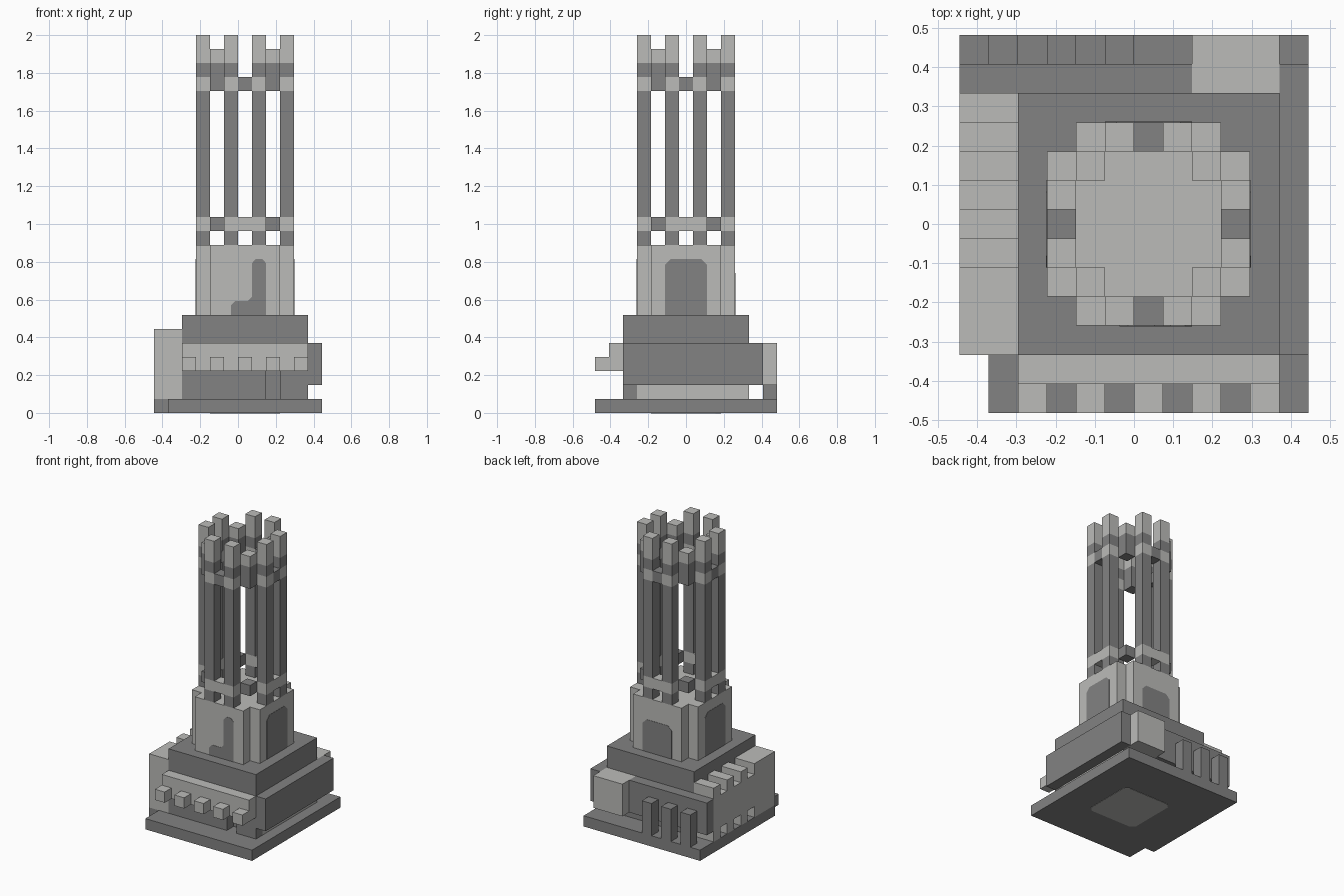
import bpy
import bmesh
from mathutils import Vector

if "Cube" in bpy.data.objects:
    bpy.data.objects.remove(bpy.data.objects["Cube"])

U = 2 / 27                              # one building block
ORIGIN = Vector((-6 * U, -6.5 * U, 0))  # lower corner of the block grid


def material(name, rgb):
    m = bpy.data.materials.new(name)
    m.use_nodes = True
    m.diffuse_color = (*rgb, 1)
    m.node_tree.nodes["Principled BSDF"].inputs["Base Color"].default_value = (*rgb, 1)
    return m


LIGHT = material("light stone", (0.50, 0.50, 0.485))
DARK = material("dark stone", (0.225, 0.225, 0.225))


def finish(name, bm, mat):
    bmesh.ops.recalc_face_normals(bm, faces=bm.faces)
    me = bpy.data.meshes.new(name)
    bm.to_mesh(me)
    bm.free()
    me.materials.append(mat)
    ob = bpy.data.objects.new(name, me)
    bpy.context.collection.objects.link(ob)
    return ob


def blocks(name, mat, *boxes):
    """Boxes given as (x0, x1, y0, y1, z0, z1) in block units."""
    bm = bmesh.new()
    for x0, x1, y0, y1, z0, z1 in boxes:
        lo, size = Vector((x0, y0, z0)), Vector((x1 - x0, y1 - y0, z1 - z0))
        for v in bmesh.ops.create_cube(bm, size=1)["verts"]:
            half = v.co + Vector((0.5, 0.5, 0.5))
            v.co = ORIGIN + U * (lo + half * size)
    return finish(name, bm, mat)


def plate(name, mat, outline, origin, across, up, normal):
    """Thin painted panel; the outline is in block units."""
    bm = bmesh.new()
    across, up, normal = Vector(across), Vector(up), Vector(normal)
    base = ORIGIN + U * Vector(origin)
    face = bm.faces.new([bm.verts.new(base + U * (a * across + b * up) - 0.002 * normal)
                         for a, b in outline])
    ext = bmesh.ops.extrude_face_region(bm, geom=[face])["geom"]
    for v in ext:
        if isinstance(v, bmesh.types.BMVert):
            v.co += 0.004 * normal
    return finish(name, bm, mat)


# Base slab with one notched corner
blocks("base_slab", DARK, (1, 12, 0, 13, 0, 1), (0, 1, 2, 13, 0, 1))
C = 0.4
plate("underside_panel", LIGHT,
      [(-2.5, C - 2.5), (C - 2.5, -2.5), (2.5 - C, -2.5), (2.5, C - 2.5),
       (2.5, 2.5 - C), (2.5 - C, 2.5), (C - 2.5, 2.5), (-2.5, 2.5 - C)],
      (6.5, 6.5, 0), (1, 0, 0), (0, 1, 0), (0, 0, -1))

# Main body and upper tier
blocks("body", DARK,
       (2, 10, 3, 11, 1, 2), (2, 11, 3, 11, 2, 5), (2, 11, 2, 3, 3, 5),
       (2, 8, 2, 3, 1, 3), (9, 11, 2, 3, 1, 3))
blocks("upper_tier", DARK, (2, 11, 2, 11, 5, 7))
blocks("left_footing", LIGHT, (10, 11, 3, 11, 1, 2))
blocks("left_panel", DARK, (11, 12, 2, 12, 2, 5))

# Front ledge with a row of knobs
blocks("front_ledge", LIGHT, (2, 11, 1, 2, 3, 5))
blocks("front_knobs", LIGHT, *[(i, i + 1, 0, 1, 3, 4) for i in range(2, 11, 2)])

# Back wall, pillars and corner block
blocks("back_wall", DARK, (0, 8, 11, 12, 2, 5))
blocks("back_pillars", DARK, *[(i, i + 1, 12, 13, 1, 4) for i in (1, 3, 5)])
blocks("back_corner_block", LIGHT, (8, 11, 11, 13, 2, 5))

# Right wall with teeth above and below
blocks("right_wall", LIGHT, (0, 2, 2, 11, 2, 5))
teeth = [(2, 5)] + [(j, j + 1) for j in (6, 8, 10)]
blocks("right_wall_teeth", LIGHT,
       *[(0, 2, a, b, z, z + 1) for a, b in teeth for z in (1, 5)])

# Tower base with notched corners
blocks("tower_base", LIGHT,
       (4, 9, 3, 10, 7, 12), (3, 4, 4, 9, 7, 12), (9, 10, 4, 9, 7, 12))


# Painted arches on the four sides of the tower base
def arch(height):
    return [(-1.5, 0), (1.5, 0), (1.5, height - C), (1.5 - C, height),
            (C - 1.5, height), (-1.5, height - C)]


broken = [(-1.5, 0), (1, 0), (1, 3.7), (0.75, 4), (0.25, 4), (0, 3.7),
          (0, 1.3), (-0.3, 1), (-1.2, 1), (-1.5, 0.7)]
plate("front_broken_arch", DARK, [(a + 0.5, b) for a, b in broken],
      (6.5, 3, 7), (1, 0, 0), (0, 0, 1), (0, -1, 0))
plate("back_arch", DARK, arch(3), (6.5, 10, 7), (-1, 0, 0), (0, 0, 1), (0, 1, 0))
plate("left_arch", DARK, arch(4), (10, 6.5, 7), (0, 1, 0), (0, 0, 1), (1, 0, 0))
plate("right_arch", DARK, arch(4), (3, 6.5, 7), (0, -1, 0), (0, 0, 1), (-1, 0, 0))


# Round crown of posts: cells of a seven-block ring
def ring(cells, z0, z1):
    return [(3 + i, 4 + i, 3 + j, 4 + j, z0, z1) for i, j in cells]


posts = [c for a in (2, 4) for c in ((a, 0), (a, 6), (0, a), (6, a))]
corners = [(i, j) for i in (1, 5) for j in (1, 5)]
middles = [(3, 0), (3, 6), (0, 3), (6, 3)]

blocks("post_feet", DARK, *ring(posts, 12, 13))
blocks("lower_band", LIGHT, *ring(posts + middles, 13, 14))
blocks("lower_band_corners", DARK, *ring(corners, 13, 14))
blocks("posts", DARK, *ring(posts, 14, 23))
blocks("upper_band", LIGHT, *ring(posts, 23, 24))
blocks("upper_band_links", DARK, *ring(middles, 23, 24), *ring(corners, 23, 25))
blocks("post_collars", DARK, *ring(posts, 24, 25))
blocks("tall_merlons", LIGHT, *ring(posts, 25, 27))
blocks("short_merlons", LIGHT, *ring(corners, 25, 26))
